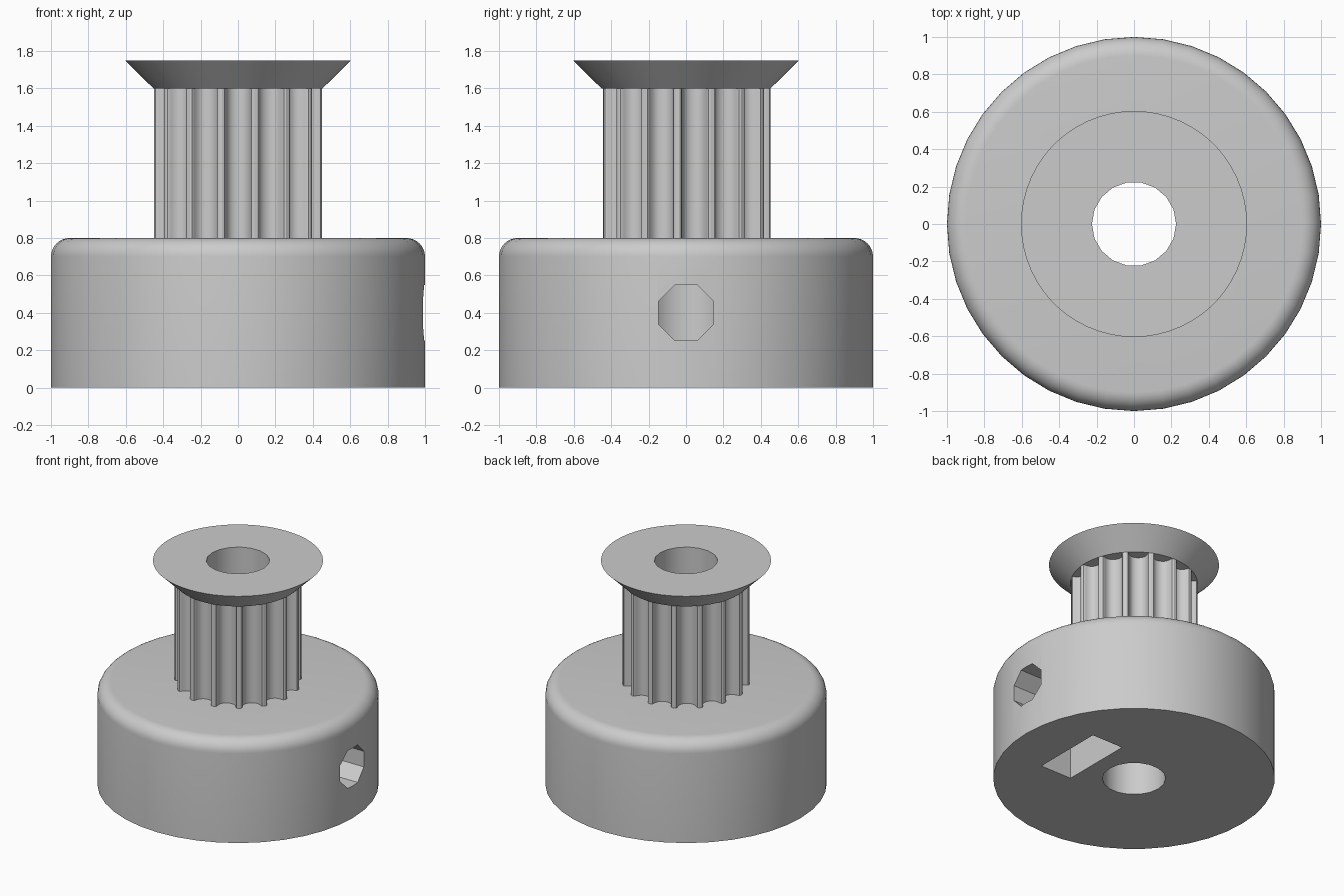
import bpy, bmesh, math
from mathutils import Matrix

if "Cube" in bpy.data.objects:
    bpy.data.objects.remove(bpy.data.objects["Cube"], do_unlink=True)

grey = bpy.data.materials.new("plain grey")
grey.use_nodes = True
colour = (0.6, 0.6, 0.6, 1)
grey.diffuse_color = colour
grey.node_tree.nodes["Principled BSDF"].inputs["Base Color"].default_value = colour


def add_object(name, bm):
    bmesh.ops.recalc_face_normals(bm, faces=bm.faces)
    mesh = bpy.data.meshes.new(name)
    bm.to_mesh(mesh)
    bm.free()
    mesh.materials.append(grey)
    ob = bpy.data.objects.new(name, mesh)
    bpy.context.collection.objects.link(ob)
    return ob


def prism(name, outline, low, high, matrix=Matrix()):
    """Extrude a 2D outline from low to high along its local z."""
    bm = bmesh.new()
    face = bm.faces.new([bm.verts.new((x, y, low)) for x, y in outline])
    top = bmesh.ops.extrude_face_region(bm, geom=[face])["geom"]
    moved = [v for v in top if isinstance(v, bmesh.types.BMVert)]
    bmesh.ops.translate(bm, verts=moved, vec=(0, 0, high - low))
    bm.transform(matrix)
    return add_object(name, bm)


def lathe(name, profile, sides):
    """Stack rings of (radius, height) into a closed solid."""
    bm = bmesh.new()
    rings = [[bm.verts.new((x, y, z)) for x, y in circle(r, sides)] for r, z in profile]
    for a, b in zip(rings, rings[1:]):
        for i in range(sides):
            j = (i + 1) % sides
            bm.faces.new((a[i], a[j], b[j], b[i]))
    bm.faces.new(rings[0])
    bm.faces.new(rings[-1])
    return add_object(name, bm)


def circle(r, sides, turn=0.0):
    angles = [math.tau * (i + turn) / sides for i in range(sides)]
    return [(r * math.cos(a), r * math.sin(a)) for a in angles]


def cut(ob, cutter):
    mod = ob.modifiers.new("cut", 'BOOLEAN')
    mod.object = cutter
    mod.operation = 'DIFFERENCE'
    mod.solver = 'EXACT'
    bpy.context.view_layer.objects.active = ob
    bpy.ops.object.modifier_apply(modifier=mod.name)


# Hub with a rounded top edge
ROUND, HUB_H = 0.1, 0.8
rounding = [(1 - ROUND + ROUND * math.cos(a), HUB_H - ROUND + ROUND * math.sin(a))
            for a in (math.pi / 2 * i / 8 for i in range(9))]
hub = lathe("hub", [(1, 0)] + rounding, 40)

# Toothed drum: rounded grooves spaced evenly around the axis
TEETH, DRUM_R = 15, 0.452
half_groove = [(0.0847, 0), (0.0735, 0.004), (0.068, 0.013), (0.0655, 0.024),
               (0.062, 0.034), (0.057, 0.044), (0.051, 0.054), (0.0405, 0.064),
               (0.028, 0.071), (0.0145, 0.075)]
groove = ([(-x, d) for x, d in half_groove] + [(0, 0.0765)] + half_groove[::-1])
seat = math.sqrt(DRUM_R ** 2 - half_groove[0][0] ** 2)
outline = []
for i in range(TEETH):
    a = math.tau * i / TEETH
    for x, d in groove:
        y = d - seat
        outline.append((x * math.cos(a) - y * math.sin(a), x * math.sin(a) + y * math.cos(a)))
drum = prism("toothed_drum", outline, HUB_H, 1.6)

# Flared belt flange
flange = lathe("belt_flange", [(DRUM_R, 1.6), (0.604, 1.75)], 60)

# Shaft bore through every part
bore = prism("bore_cutter", circle(0.225, 18), -0.5, 2.5)
for part in (hub, drum, flange):
    cut(part, bore)

# Captive nut pocket, open below, and the screw hole on the left side
along_x = Matrix(((0, 0, 1, 0), (1, 0, 0, 0), (0, 1, 0, 0), (0, 0, 0, 1)))
pocket = prism("nut_cutter", [(-0.285, -0.2), (0.285, -0.2), (0.285, 0.59),
                              (0, 0.754), (-0.285, 0.59)], 0.35, 0.62, along_x)
cut(hub, pocket)
screw = prism("screw_cutter", circle(0.16, 8, 0.5), 0, 1.2,
              Matrix.Translation((0, 0, HUB_H / 2)) @ along_x)
cut(hub, screw)

for cutter in (bore, pocket, screw):
    bpy.data.objects.remove(cutter, do_unlink=True)

# Smooth the round surfaces, keep the real edges sharp
bpy.ops.object.select_all(action='DESELECT')
for part in (hub, drum, flange):
    part.select_set(True)
bpy.context.view_layer.objects.active = hub
bpy.ops.object.shade_smooth_by_angle(angle=math.radians(30))
